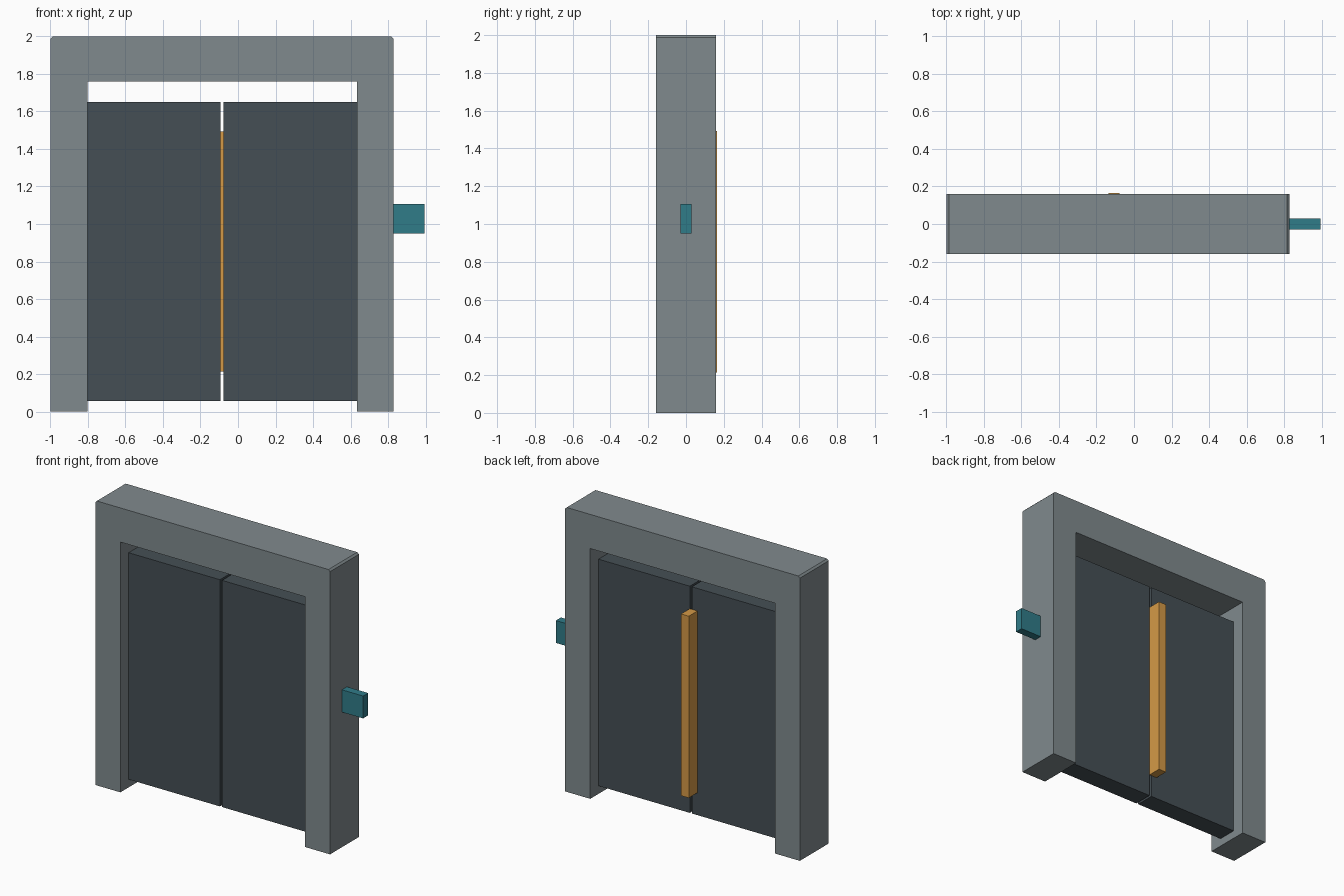
import bpy
import bmesh

cube = bpy.data.objects.get("Cube")
if cube:
    bpy.data.objects.remove(cube, do_unlink=True)


def material(name, rgb):
    mat = bpy.data.materials.new(name)
    mat.use_nodes = True
    color = (*rgb, 1.0)
    mat.diffuse_color = color
    mat.node_tree.nodes["Principled BSDF"].inputs["Base Color"].default_value = color
    return mat


def extrude_profile(name, outline, y0, y1, mat):
    """Extrude an x-z outline from y0 to y1."""
    bm = bmesh.new()
    face = bm.faces.new([bm.verts.new((x, y0, z)) for x, z in outline])
    result = bmesh.ops.extrude_face_region(bm, geom=[face])
    moved = [v for v in result["geom"] if isinstance(v, bmesh.types.BMVert)]
    bmesh.ops.translate(bm, verts=moved, vec=(0, y1 - y0, 0))
    bmesh.ops.recalc_face_normals(bm, faces=bm.faces)
    mesh = bpy.data.meshes.new(name)
    bm.to_mesh(mesh)
    bm.free()
    mesh.materials.append(mat)
    obj = bpy.data.objects.new(name, mesh)
    bpy.context.collection.objects.link(obj)
    return obj


def box(name, x0, x1, y0, y1, z0, z1, mat):
    return extrude_profile(name, [(x0, z0), (x1, z0), (x1, z1), (x0, z1)], y0, y1, mat)


frame_grey = material("frame grey", (0.216, 0.254, 0.268))
door_slate = material("door slate", (0.06, 0.078, 0.09))
handle_amber = material("handle amber", (0.66, 0.32, 0.062))
panel_teal = material("panel teal", (0.03, 0.2, 0.25))

mid = -0.085            # centre line of the doorway
outer, inner = 0.913, 0.718
chamfer = 0.012

# Door frame: an upside-down U with clipped top corners
half = [(inner, 1.76), (inner, 0), (outer, 0),
        (outer, 2 - chamfer), (outer - chamfer, 2)]
outline = [(mid + x, z) for x, z in half]
outline += [(mid - x, z) for x, z in reversed(half)]
extrude_profile("door_frame", outline, -0.16, 0.16, frame_grey)

# Two sliding door leaves with a narrow gap between them
for name, side in (("right_door", -1), ("left_door", 1)):
    x0, x1 = sorted((mid + side * 0.008, mid + side * inner))
    box(name, x0, x1, -0.068, 0.068, 0.056, 1.65, door_slate)

# Upright handle bar on the back
box("handle_bar", -0.137, -0.077, 0.068, 0.165, 0.214, 1.492, handle_amber)

# Control panel on the outer side of the frame
box("control_panel", mid + outer, 0.993, -0.028, 0.028, 0.95, 1.107, panel_teal)
